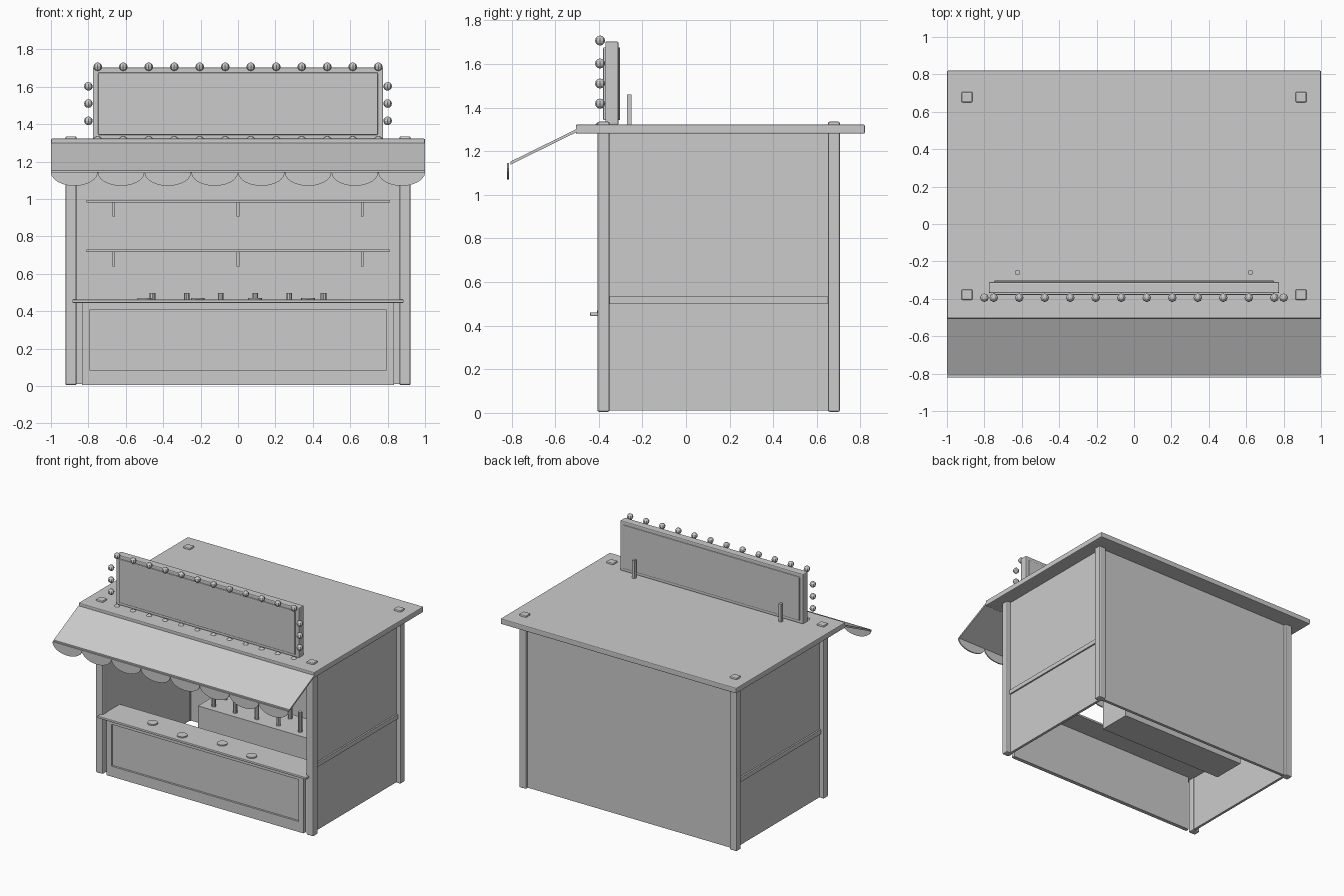
import bpy, bmesh, math

if "Cube" in bpy.data.objects:
    bpy.data.objects.remove(bpy.data.objects["Cube"])

grey = bpy.data.materials.new("plain grey")
grey.diffuse_color = (0.6, 0.6, 0.6, 1)
grey.use_nodes = True
grey.node_tree.nodes["Principled BSDF"].inputs["Base Color"].default_value = grey.diffuse_color


def finish(name, bm):
    bmesh.ops.recalc_face_normals(bm, faces=bm.faces)
    me = bpy.data.meshes.new(name)
    bm.to_mesh(me)
    bm.free()
    me.materials.append(grey)
    ob = bpy.data.objects.new(name, me)
    bpy.context.collection.objects.link(ob)
    return ob


def box(name, x0, x1, y0, y1, z0, z1, bevel=0):
    bm = bmesh.new()
    bmesh.ops.create_cube(bm, size=1)
    for v in bm.verts:
        v.co = (x0 + (v.co.x + .5) * (x1 - x0),
                y0 + (v.co.y + .5) * (y1 - y0),
                z0 + (v.co.z + .5) * (z1 - z0))
    ob = finish(name, bm)
    if bevel:
        m = ob.modifiers.new("bevel", 'BEVEL')
        m.width = bevel
        m.segments = 2
    return ob


def cylinder(name, x, y, z0, z1, r, sides=16):
    bm = bmesh.new()
    bmesh.ops.create_cone(bm, cap_ends=True, segments=sides, radius1=r, radius2=r, depth=z1 - z0)
    bmesh.ops.translate(bm, vec=(x, y, (z0 + z1) / 2), verts=bm.verts)
    return finish(name, bm)


def bulb(x, z):
    bm = bmesh.new()
    bmesh.ops.create_uvsphere(bm, u_segments=8, v_segments=6, radius=.023)
    bmesh.ops.translate(bm, vec=(x, -.394, z), verts=bm.verts)
    finish("sign_bulb", bm)


def prism(name, pts, axis_vec, to3d):
    bm = bmesh.new()
    f = bm.faces.new([bm.verts.new(to3d(*p)) for p in pts])
    r = bmesh.ops.extrude_face_region(bm, geom=[f])
    bmesh.ops.translate(bm, vec=axis_vec,
                        verts=[g for g in r["geom"] if isinstance(g, bmesh.types.BMVert)])
    return finish(name, bm)


# Corner posts, side walls and side trim bands
for s in (-1, 1):
    for y in (-.378, .678):
        box("corner_post", s * .893 - .03, s * .893 + .03, y - .028, y + .028, .005, 1.335, .008)
    a, b = sorted((s * .868, s * .888))
    box("side_wall", a, b, -.37, .67, .01, 1.285)
    a, b = sorted((s * .885, s * .9))
    box("side_trim", a, b, -.36, .66, .5, .533)

# Back wall and roof
box("back_wall", -.87, .87, .662, .685, .01, 1.285)
box("roof", -1, 1, -.505, .82, 1.28, 1.322, .006)

# Sloping awning
prism("awning", [(-.5, 1.302), (-.805, 1.152), (-.805, 1.138), (-.5, 1.288)],
      (2, 0, 0), lambda y, z: (-1, y, z))

# Scalloped valance, eight half ellipses
pts = [(1, 1.145), (-1, 1.145)]
for i in range(8):
    cx = -.875 + .25 * i
    for k in range(0 if i == 0 else 1, 13):
        t = math.pi * k / 12
        pts.append((cx - .125 * math.cos(t), 1.142 - .072 * math.sin(t)))
prism("valance", pts, (0, .009, 0), lambda x, z: (x, -.82, z))

# Front counter with recessed panel
box("counter_top", -.885, .885, -.44, -.19, .444, .461, .004)
box("counter_panel", -.8, .8, -.385, -.37, .05, .43)
for x in (-.815, .815):
    box("counter_stile", x - .02, x + .02, -.4, -.37, .005, .444)
box("counter_top_rail", -.795, .795, -.4, -.37, .405, .444)
box("counter_bottom_rail", -.795, .795, -.4, -.37, .005, .085)

# Discs lying on the counter
for x, y in ((-.5, -.32), (-.215, -.37), (.09, -.32), (.375, -.37)):
    cylinder("counter_disc", x, y, .46, .47, .037)

# Back shelves with brackets
for z in (.715, .98):
    box("shelf", -.81, .81, .49, .665, z, z + .015, .003)
    for x in (-.665, 0, .665):
        box("shelf_bracket", x - .007, x + .007, .55, .665, z - .075, z)

# Peg platform inside
box("peg_platform", -.55, .55, .3, .56, .045, .345)
for i in range(6):
    for y in (.36, .5):
        cylinder("peg", -.4575 + .183 * i, y, .34, .498, .016, 10)

# Sign board with raised plates front and back, held by struts
box("sign_frame", -.776, .776, -.37, -.31, 1.32, 1.703, .007)
box("sign_plate", -.748, .748, -.38, -.302, 1.342, 1.676, .006)
for x in (-.622, .622):
    box("sign_strut", x - .011, x + .011, -.271, -.249, 1.3, 1.46)

# Bulbs around the sign
for i in range(12):
    x = -.75 + 1.5 * i / 11
    bulb(x, 1.707)
    bulb(x, 1.312)
for s in (-1, 1):
    for z in (1.418, 1.51, 1.602):
        bulb(s * .8, z)
